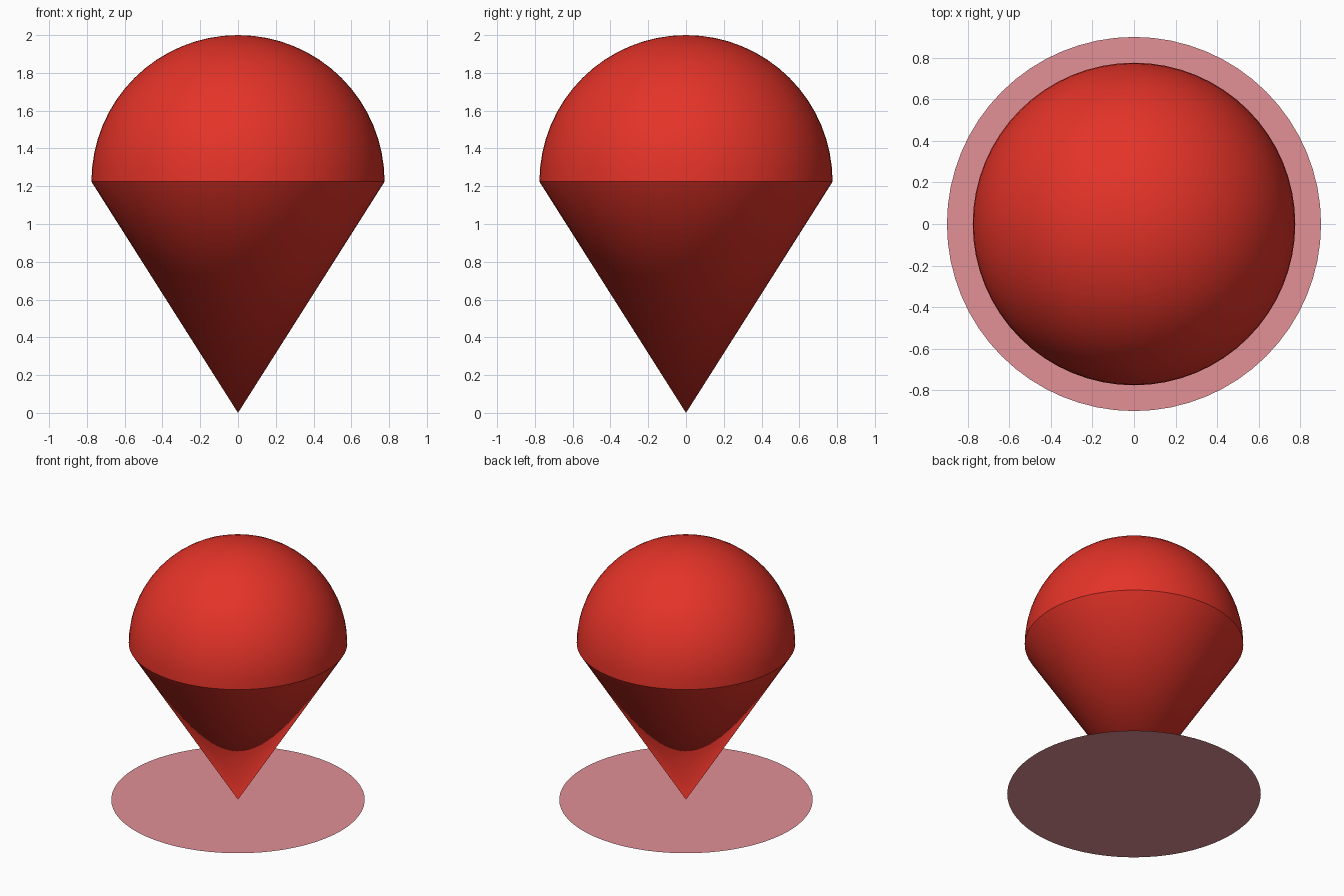
import bpy
import bmesh
from mathutils import Matrix

SEGMENTS = 64
RADIUS = 0.776      # widest part of the pin
RIM = 1.224         # height where the dome meets the cone
DISC_RADIUS = 0.9

cube = bpy.data.objects.get("Cube")
if cube:
    bpy.data.objects.remove(cube, do_unlink=True)


def material(name, color):
    mat = bpy.data.materials.new(name)
    mat.use_nodes = True
    mat.diffuse_color = color
    shader = next(n for n in mat.node_tree.nodes if n.type == 'BSDF_PRINCIPLED')
    shader.inputs["Base Color"].default_value = color
    return mat


def add_part(name, bm, mat, smooth):
    mesh = bpy.data.meshes.new(name)
    for face in bm.faces:
        face.smooth = smooth
    bm.to_mesh(mesh)
    bm.free()
    mesh.materials.append(mat)
    obj = bpy.data.objects.new(name, mesh)
    bpy.context.collection.objects.link(obj)
    return obj


red = material("pin red", (0.775, 0.033, 0.021, 1))
pink = material("dusty pink", (0.76, 0.279, 0.305, 1))

# Dome: upper half of a sphere
bm = bmesh.new()
bmesh.ops.create_uvsphere(bm, u_segments=SEGMENTS, v_segments=SEGMENTS // 2, radius=RADIUS)
bmesh.ops.bisect_plane(bm, geom=bm.verts[:] + bm.edges[:] + bm.faces[:], dist=0.0001,
                       plane_co=(0, 0, 0), plane_no=(0, 0, 1), clear_inner=True)
bmesh.ops.translate(bm, verts=bm.verts, vec=(0, 0, RIM))
add_part("pin_dome", bm, red, True)

# Cone: open at the rim, with one shared point at the bottom
bm = bmesh.new()
rim = bmesh.ops.create_circle(bm, segments=SEGMENTS, radius=RADIUS,
                              matrix=Matrix.Translation((0, 0, RIM)))["verts"]
tip = bm.verts.new((0, 0, 0))
for a, b in zip(rim, rim[1:] + rim[:1]):
    bm.faces.new((a, b, tip))
bm.normal_update()
if sum(f.normal.dot(f.calc_center_median() - tip.co.lerp((0, 0, RIM), 1)) for f in bm.faces) < 0:
    bmesh.ops.reverse_faces(bm, faces=bm.faces[:])
add_part("pin_cone", bm, red, True)

# Flat disc on the ground, facing up
bm = bmesh.new()
bmesh.ops.create_circle(bm, cap_ends=True, segments=SEGMENTS, radius=DISC_RADIUS)
bm.normal_update()
for face in bm.faces:
    if face.normal.z < 0:
        face.normal_flip()
add_part("ground_disc", bm, pink, False)
